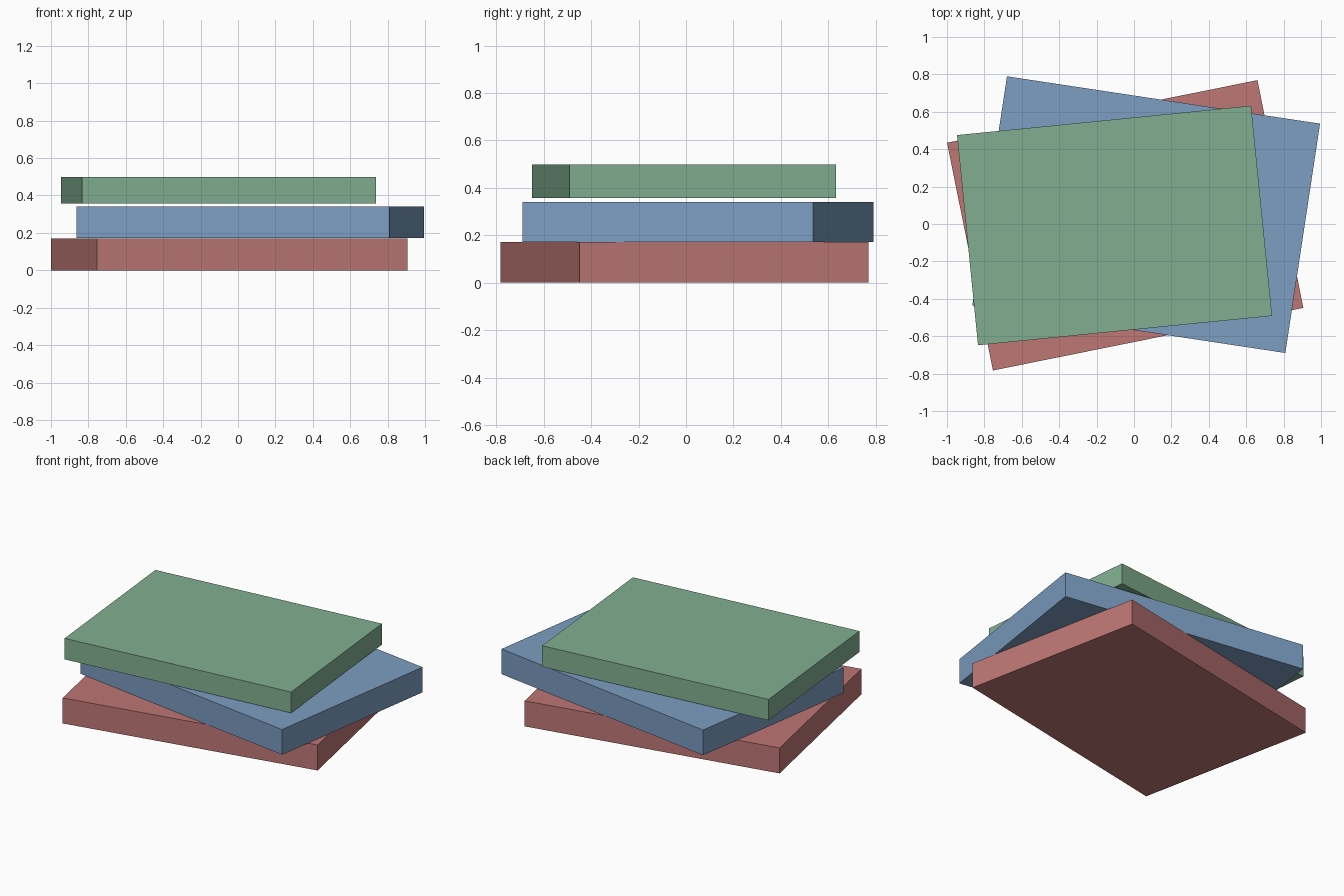
import bpy, math
from mathutils import Matrix

if "Cube" in bpy.data.objects:
    bpy.data.objects.remove(bpy.data.objects["Cube"])


def material(name, rgb):
    mat = bpy.data.materials.new(name)
    mat.diffuse_color = (*rgb, 1.0)
    mat.use_nodes = True
    mat.node_tree.nodes["Principled BSDF"].inputs["Base Color"].default_value = mat.diffuse_color
    return mat


def slab(name, centre, size, z0, z1, degrees, mat):
    """Flat box resting at z0, turned about the vertical axis."""
    bpy.ops.mesh.primitive_cube_add(size=1)
    ob = bpy.context.object
    ob.name = name
    ob.data.transform(
        Matrix.Translation((*centre, (z0 + z1) / 2))
        @ Matrix.Rotation(math.radians(degrees), 4, 'Z')
        @ Matrix.Diagonal((*size, z1 - z0, 1)))
    ob.data.materials.append(mat)
    return ob


red = material("muted red", (0.51, 0.184, 0.178))
blue = material("muted blue", (0.205, 0.342, 0.54))
green = material("muted green", (0.22, 0.43, 0.28))

# Stack of three slabs, each turned differently; the top one sits slightly clear
slab("bottom_slab", (-0.047, -0.007), (1.693, 1.242), 0.0, 0.171, 11.4, red)
slab("middle_slab", (0.065, 0.05), (1.693, 1.24), 0.172, 0.341, -8.6, blue)
slab("top_slab", (-0.104, -0.008), (1.58, 1.129), 0.357, 0.498, 5.7, green)
